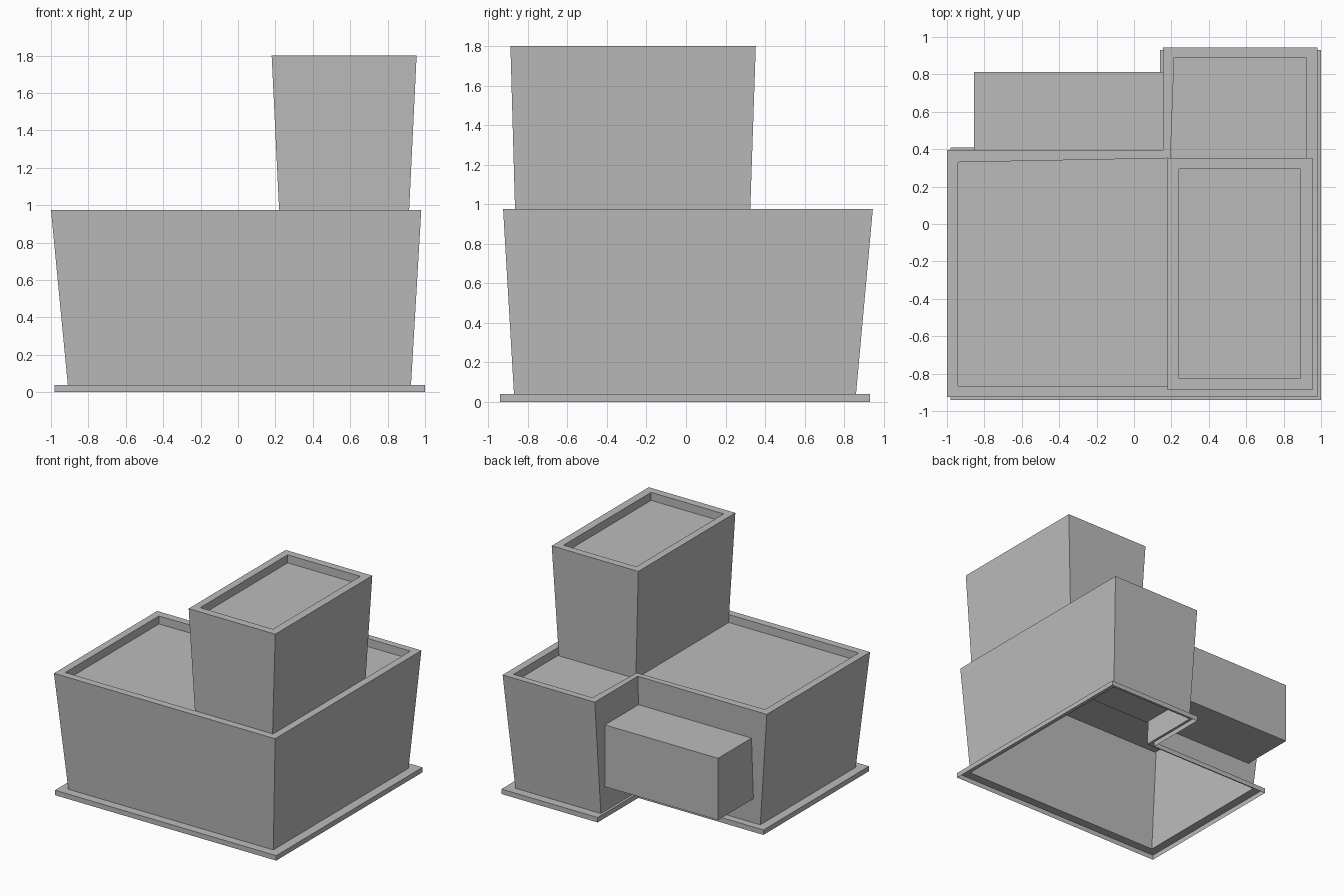
import bpy
import bmesh

cube = bpy.data.objects.get("Cube")
if cube:
    bpy.data.objects.remove(cube, do_unlink=True)

grey = bpy.data.materials.new("plain_grey")
grey.use_nodes = True
COLOUR = (0.5, 0.5, 0.5, 1)
grey.diffuse_color = COLOUR
grey.node_tree.nodes["Principled BSDF"].inputs["Base Color"].default_value = COLOUR


def rect(x0, x1, y0, y1):
    """Counter-clockwise rectangle."""
    return [(x0, y0), (x1, y0), (x1, y1), (x0, y1)]


def ell(x0, x1, y0, y1, notch_x, notch_y):
    """Counter-clockwise rectangle with its back right-hand corner at -x cut out."""
    return [(x0, y0), (x1, y0), (x1, y1), (notch_x, y1), (notch_x, notch_y), (x0, notch_y)]


def shell(name, rings, cap_top=True, cap_bottom=False):
    """Bridge a stack of (outline, height) rings into one flat-faced surface."""
    bm = bmesh.new()
    loops = [[bm.verts.new((x, y, z)) for x, y in outline] for outline, z in rings]
    for low, high in zip(loops, loops[1:]):
        for i in range(len(low)):
            j = (i + 1) % len(low)
            bm.faces.new((low[i], low[j], high[j], high[i]))
    if cap_top:
        bm.faces.new(loops[-1])
    if cap_bottom:
        bm.faces.new(loops[0][::-1])
    mesh = bpy.data.meshes.new(name)
    bm.to_mesh(mesh)
    bm.free()
    mesh.materials.append(grey)
    obj = bpy.data.objects.new(name, mesh)
    bpy.context.scene.collection.objects.link(obj)
    return obj


# Footing: thin skirt with a top ledge, open underneath
footing = ell(-0.98, 1.0, -0.94, 0.93, 0.14, 0.41)
wall_foot = ell(-0.91, 0.925, -0.87, 0.86, 0.16, 0.35)
shell("footing", [(footing, 0), (footing, 0.04), (wall_foot, 0.04)], cap_top=False)

# Main block: flared walls, parapet rim and sunken roof
wall_top = ell(-1.0, 0.98, -0.925, 0.945, 0.155, 0.395)
roof = [(-0.94, -0.865), (0.92, -0.865), (0.92, 0.89),
        (0.215, 0.89), (0.195, 0.352), (-0.94, 0.33)]
shell("main_block", [(wall_foot, 0.04), (wall_top, 0.975), (roof, 0.975), (roof, 0.91)])

# Tower: flared walls, parapet rim and sunken roof
tower_foot = rect(0.223, 0.912, -0.863, 0.323)
tower_top = rect(0.18, 0.955, -0.888, 0.353)
tower_roof = rect(0.24, 0.89, -0.825, 0.293)
shell("tower", [(tower_foot, 0.91), (tower_top, 1.8), (tower_roof, 1.8), (tower_roof, 1.735)])

# Rear box: hangs off the back wall and runs on into the wing
box = rect(-0.855, 0.85, 0.34, 0.812)
shell("rear_box", [(box, 0.24), (box, 0.74)], cap_bottom=True)
